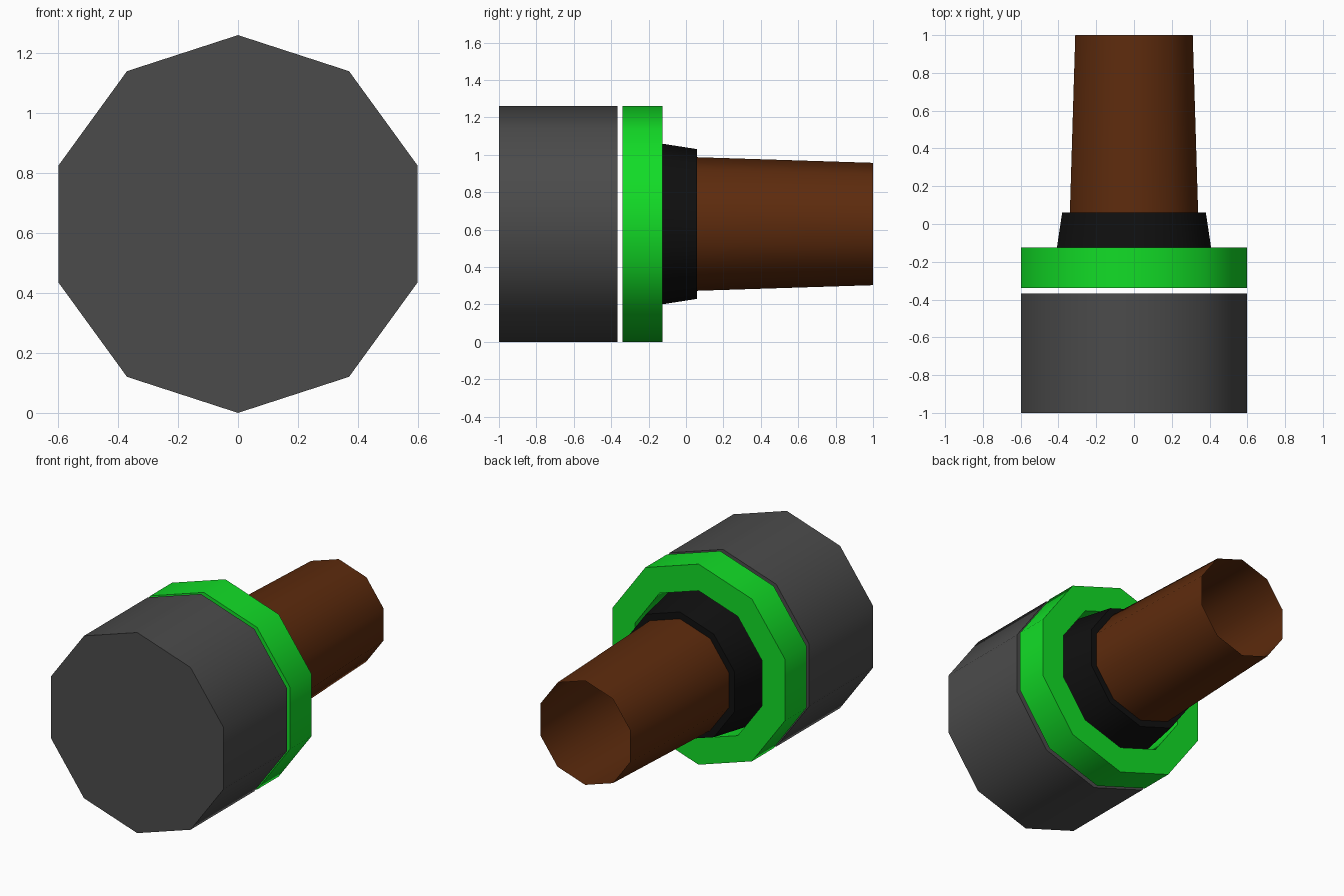
import bpy, bmesh, math

if "Cube" in bpy.data.objects:
    bpy.data.objects.remove(bpy.data.objects["Cube"])

SIDES = 10
CENTRE_Z = 0.63


def lathe(name, profile, colour, closed=False, cap_start=False, cap_end=False):
    """Sweep (y, radius) points around the y axis as a ten-sided part."""
    bm = bmesh.new()
    rings = []
    for y, r in profile:
        ring = []
        for i in range(SIDES):
            a = 2 * math.pi * i / SIDES
            ring.append(bm.verts.new((r * math.sin(a), y, CENTRE_Z + r * math.cos(a))))
        rings.append(ring)
    pairs = list(zip(rings, rings[1:]))
    if closed:
        pairs.append((rings[-1], rings[0]))
    for a, b in pairs:
        for i in range(SIDES):
            j = (i + 1) % SIDES
            bm.faces.new((a[i], a[j], b[j], b[i]))
    if cap_start:
        bm.faces.new(rings[0][::-1])
    if cap_end:
        bm.faces.new(rings[-1])
    bmesh.ops.recalc_face_normals(bm, faces=bm.faces[:])
    mesh = bpy.data.meshes.new(name)
    bm.to_mesh(mesh)
    bm.free()
    obj = bpy.data.objects.new(name, mesh)
    bpy.context.collection.objects.link(obj)
    mat = bpy.data.materials.new(name + "_colour")
    mat.diffuse_color = (*colour, 1)
    mat.use_nodes = True
    mat.node_tree.nodes["Principled BSDF"].inputs["Base Color"].default_value = mat.diffuse_color
    mesh.materials.append(mat)
    # Smooth round the barrel, sharp at the rims
    bpy.ops.object.select_all(action='DESELECT')
    obj.select_set(True)
    bpy.context.view_layer.objects.active = obj
    bpy.ops.object.shade_smooth_by_angle(angle=math.radians(40))
    return obj


# Grey drum at the front
lathe("head_drum", [(-1, 0.63), (-0.367, 0.63)], (0.07, 0.07, 0.07),
      cap_start=True, cap_end=True)

# Green ring, separated from the drum by a narrow gap
lathe("green_ring", [(-0.34, 0.63), (-0.125, 0.63), (-0.125, 0.463), (-0.34, 0.463)],
      (0.006, 0.72, 0.02), closed=True)

# Black tapered collar rising out of the ring
lathe("collar", [(-0.34, 0.463), (0.06, 0.40)], (0.005, 0.005, 0.005),
      cap_start=True, cap_end=True)

# Brown hollow handle, open at the back
lathe("handle", [(0.06, 0.357), (1, 0.327)], (0.11, 0.024, 0.004))
